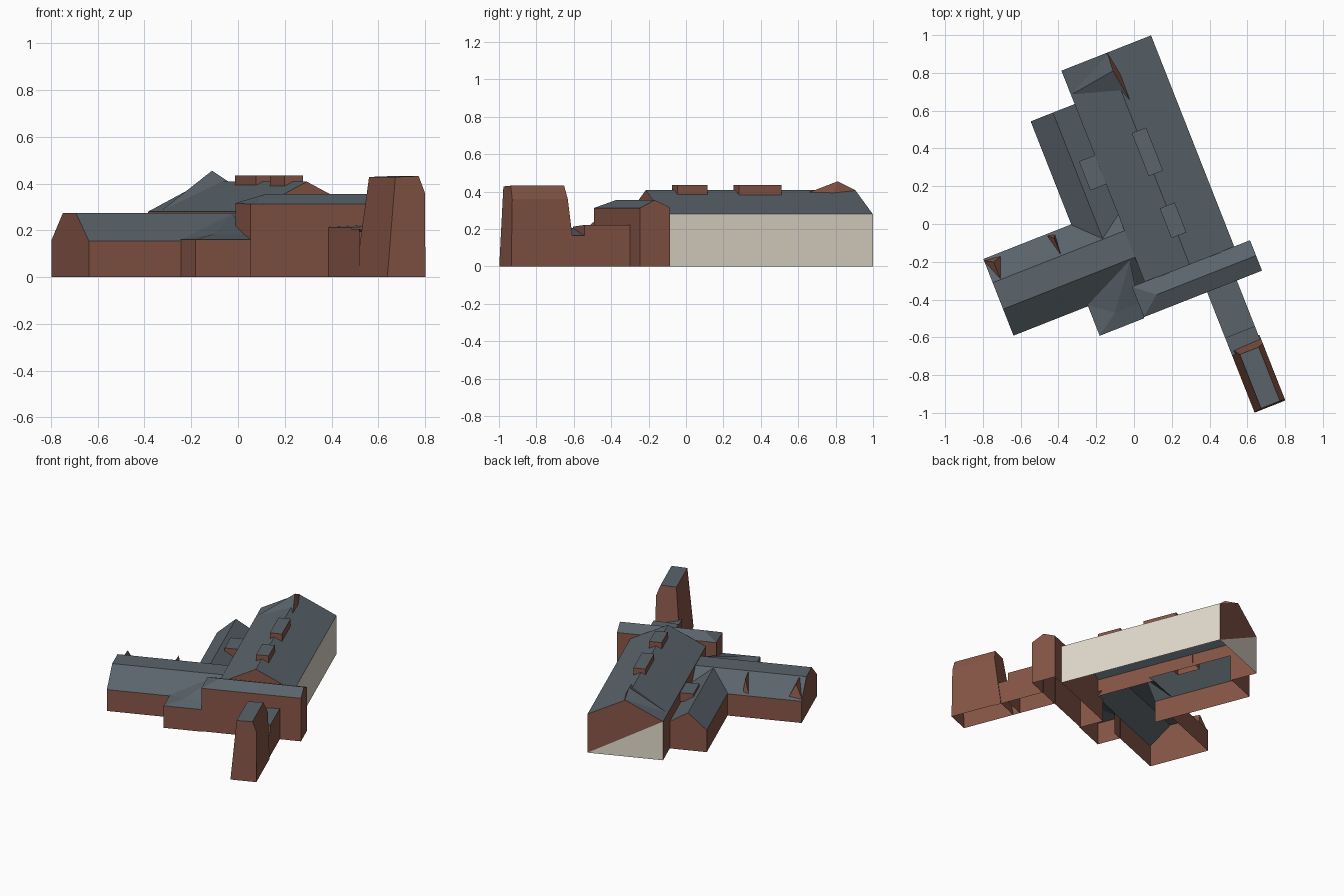
import bpy, math
from mathutils import Vector

if "Cube" in bpy.data.objects:
    bpy.data.objects.remove(bpy.data.objects["Cube"])

ANGLE = math.radians(21.5)
C, S = math.cos(ANGLE), math.sin(ANGLE)


def mat(name, rgb):
    m = bpy.data.materials.new(name)
    m.diffuse_color = (*rgb, 1)
    m.use_nodes = True
    m.node_tree.nodes["Principled BSDF"].inputs["Base Color"].default_value = m.diffuse_color
    return m


BRICK = mat("brick_red", (0.24, 0.092, 0.063))
ROOF = mat("slate_grey", (0.103, 0.128, 0.148))
CREAM = mat("cream_wall", (0.76, 0.70, 0.60))


def world(a, b, z):
    """The plan is turned: a runs across the hall, b along it."""
    return Vector((a * C - b * S, a * S + b * C, z))


def build(name, points, faces, cream=(), flat_roof=0.42):
    """Mesh from local points; slopes become roof, the rest brick."""
    me = bpy.data.meshes.new(name)
    me.from_pydata([world(*p) for p in points], [], faces)
    for m in (BRICK, ROOF, CREAM):
        me.materials.append(m)
    for i, p in enumerate(me.polygons):
        p.material_index = 2 if i in cream else int(p.normal.z > flat_roof)
    ob = bpy.data.objects.new(name, me)
    bpy.context.collection.objects.link(ob)
    return ob


def prism(name, profile, t0, t1, axis='b', skip=(), caps0=None, caps1=None,
          shift0=None, shift1=None, cream=()):
    """Open-bottomed profile (side, z) swept along an axis.
    skip leaves out strips, shift moves end points along the sweep."""
    n = len(profile)
    z0, z1 = shift0 or [0] * n, shift1 or [0] * n
    pts = []
    for t, sh in ((t0, z0), (t1, z1)):
        for (s, z), d in zip(profile, sh):
            pts.append((s, t + d, z) if axis == 'b' else (t + d, s, z))
    faces = [(i, i + n, i + n + 1, i + 1) for i in range(n - 1) if i not in skip]
    full = [list(range(n))]
    for c in (full if caps0 is None else caps0):
        faces.append(tuple(c))
    for c in (full if caps1 is None else caps1):
        faces.append(tuple(i + n for i in reversed(c)))
    if axis == 'b':
        faces = [tuple(reversed(f)) for f in faces]
    return build(name, pts, faces, cream)


def box(name, a0, a1, b0, b1, z0, z1):
    return prism(name, [(a0, z0), (a0, z1), (a1, z1), (a1, z0)], b0, b1)


# main hall: cream east wall, gabled roof, left wall only where it is exposed
prism("main_hall", [(-0.06, 0.19), (-0.06, 0.28), (0.195, 0.408), (0.45, 0.28), (0.45, 0)],
      -0.308, 0.896, cream={3}, caps1=[])
build("hall_left_wall", [(-0.06, 0.70, 0), (-0.06, 0.896, 0), (-0.06, 0.896, 0.2), (-0.06, 0.70, 0.2)],
      [(3, 2, 1, 0)])
# back gable, split on the diagonal into brick and cream
build("hall_back_gable", [(0.45, 0.896, 0), (-0.06, 0.896, 0), (-0.06, 0.896, 0.28),
                          (0.195, 0.896, 0.408), (0.45, 0.896, 0.28)],
      [(0, 2, 3, 4), (0, 1, 2)], cream={1})

# boxes on the roof
box("roof_box_back", 0.165, 0.247, 0.207, 0.452, 0.36, 0.435)
box("roof_box_front", 0.157, 0.242, -0.143, 0.027, 0.36, 0.435)
box("annex_roof_box", -0.15, -0.055, 0.25, 0.415, 0.21, 0.272)

# raised peak near the back of the ridge
build("ridge_peak", [(0.2, 0.896, 0.407), (0.194, 0.795, 0.455), (0.22, 0.62, 0.396),
                     (-0.05, 0.76, 0.286), (0.225, 0.76, 0.39)],
      [(0, 3, 1), (3, 2, 1), (1, 2, 4), (0, 1, 4)], flat_roof=0.55)

# annex along the left of the hall
prism("left_annex", [(-0.31, 0), (-0.31, 0.16), (-0.183, 0.272), (-0.06, 0.195), (-0.06, 0)],
      -0.01, 0.706, skip={3}, caps0=[])

# west wing with flat-topped roof
prism("west_wing", [(-0.316, 0), (-0.316, 0.155), (-0.165, 0.275), (-0.015, 0.275),
                    (0.12, 0.157), (0.12, 0)], -0.81, -0.31, axis='a', caps1=[])
prism("west_wing_inner", [(-0.316, 0.155), (-0.165, 0.275), (-0.015, 0.275), (0.12, 0.157)],
      -0.31, -0.06, axis='a', caps0=[], caps1=[[0, 1, 2, 3]])


# small wedge dormers on the north slope
def dormer(name, a, w, slant):
    build(name, [(a - w, 0.11, 0.166), (a + w, 0.10, 0.175), (a + slant, 0.085, 0.262),
                 (a + slant, -0.01, 0.272)],
          [(1, 0, 2), (0, 3, 2), (1, 2, 3)], flat_roof=0.6)


dormer("wing_dormer_end", -0.765, 0.045, 0.0)
dormer("wing_dormer_mid", -0.43, 0.02, 0.01)

# cross wing in front of the hall: gable on the east, hip on the west
prism("cross_wing", [(-0.478, 0), (-0.478, 0.312), (-0.392, 0.355), (-0.305, 0.316), (-0.305, 0)],
      -0.132, 0.54, axis='a', shift0=[0, 0, 0.105, 0, 0], caps0=[[0, 1, 3, 4], [1, 2, 3]])

# low block in the corner between the wings, its roof rising to the west wing
prism("low_block", [(-0.484, 0), (-0.484, 0.16), (-0.40, 0.185), (-0.31, 0.16)],
      -0.386, -0.132, axis='a', caps0=[[0, 1, 3], [1, 2, 3]], caps1=[],
      shift0=[0, 0, 0.12, 0])
build("low_block_end", [(-0.386, -0.484, 0), (-0.386, -0.31, 0), (-0.386, -0.31, 0.16)],
      [(2, 1, 0)])
build("low_block_valley", [(-0.386, -0.31, 0.16), (-0.266, -0.40, 0.185), (-0.09, -0.17, 0.272),
                           (-0.132, -0.40, 0.185)],
      [(0, 1, 2), (1, 3, 2)])

# corridor, dipping before the tower
prism("corridor", [(0.228, 0), (0.228, 0.213), (0.397, 0.222), (0.397, 0)], -0.74, -0.47, caps1=[])
prism("corridor_dip", [(0.228, 0), (0.228, 0.205), (0.397, 0.165), (0.397, 0)], -0.84, -0.74,
      caps0=[], caps1=[])

# tower with battered walls
prism("tower", [(0.228, 0), (0.268, 0.428), (0.375, 0.432), (0.403, 0.36), (0.403, 0)],
      -1.163, -0.79, shift0=[0, 0.008, 0.008, 0.006, 0],
      shift1=[0, -0.058, -0.058, -0.048, 0])
